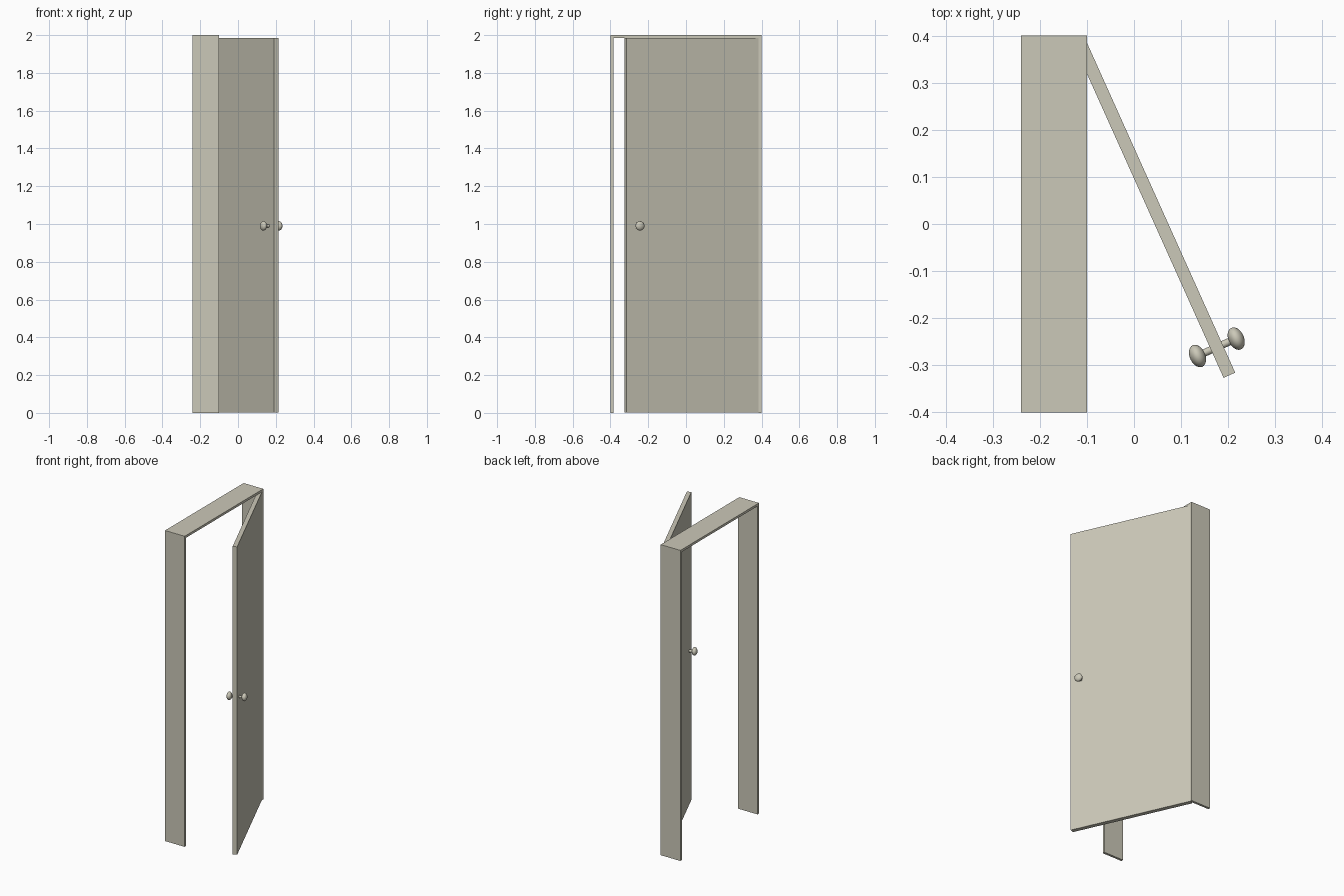
import bpy
import math
from mathutils import Matrix, Vector

cube = bpy.data.objects.get("Cube")
if cube:
    bpy.data.objects.remove(cube, do_unlink=True)


def make_material(name, color):
    mat = bpy.data.materials.new(name)
    mat.use_nodes = True
    mat.diffuse_color = color
    mat.node_tree.nodes["Principled BSDF"].inputs["Base Color"].default_value = color
    return mat


beige = make_material("warm beige", (0.60, 0.58, 0.48, 1))


def finish(name, transform):
    obj = bpy.context.object
    obj.name = name
    obj.data.transform(transform)
    obj.data.materials.append(beige)
    return obj


def box(name, low, high, placement=Matrix()):
    low, high = Vector(low), Vector(high)
    bpy.ops.mesh.primitive_cube_add(size=1)
    obj = finish(name, Matrix.Translation((low + high) / 2) @ Matrix.Diagonal((*(high - low), 1)))
    obj.matrix_world = placement
    return obj


# Door frame: two jambs and a header
X0, X1, HALF, TOP, BOARD = -0.24, -0.10, 0.40, 2.0, 0.015
INNER = HALF - BOARD
box("left_jamb", (X0, INNER, 0), (X1, HALF, TOP - BOARD))
box("right_jamb", (X0, -HALF, 0), (X1, -INNER, TOP - BOARD))
box("header", (X0, -HALF, TOP - BOARD), (X1, HALF, TOP))

# Door leaf, swung open about its hinge corner
hinge = Matrix.Translation((X1, INNER, 0)) @ Matrix.Rotation(math.radians(24.2), 4, "Z")
WIDTH, THICK = 0.768, 0.027
box("door", (-THICK, -WIDTH, 0.001), (0, 0, TOP - BOARD - 0.001), hinge)

# Spindle and a flattened knob on each side of the leaf
lock = hinge @ Matrix.Translation((-THICK / 2, -0.703, 0.99))
bpy.ops.mesh.primitive_cylinder_add(vertices=24, radius=0.008, depth=0.09)
spindle = finish("knob_spindle", Matrix.Rotation(math.pi / 2, 4, "Y"))
spindle.matrix_world = lock
bpy.ops.object.shade_smooth_by_angle()

for name, side in (("outer_knob", 1), ("inner_knob", -1)):
    bpy.ops.mesh.primitive_uv_sphere_add(segments=32, ring_count=16, radius=0.025)
    knob = finish(name, Matrix.Diagonal((0.66, 1, 1, 1)) @ Matrix.Rotation(math.pi / 2, 4, "Y"))
    knob.matrix_world = lock @ Matrix.Translation((side * 0.045, 0, 0))
    bpy.ops.object.shade_smooth_by_angle()
